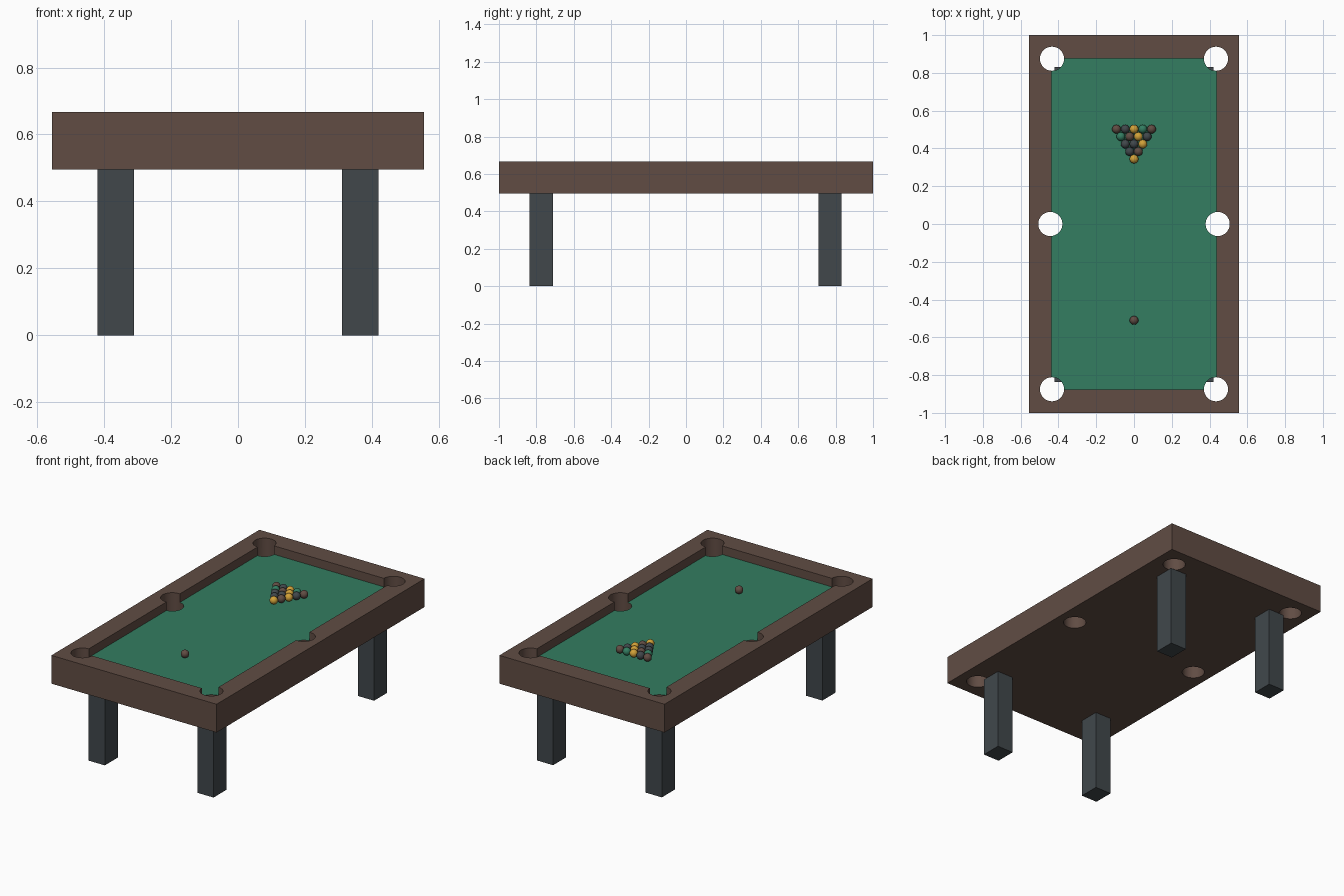
import bpy, bmesh, math
from mathutils import Matrix

if "Cube" in bpy.data.objects:
    bpy.data.objects.remove(bpy.data.objects["Cube"])


def material(name, srgb):
    """Flat material from a display colour, stored as linear values."""
    m = bpy.data.materials.new(name)
    lin = [c / 12.92 if c <= 0.04045 else ((c + 0.055) / 1.055) ** 2.4 for c in srgb]
    m.diffuse_color = (*lin, 1.0)
    m.use_nodes = True
    m.node_tree.nodes["Principled BSDF"].inputs["Base Color"].default_value = m.diffuse_color
    return m


WOOD = material("brown_wood", (0.38, 0.30, 0.265))
FELT = material("green_felt", (0.20, 0.49, 0.38))
DARK = material("dark_slate", (0.255, 0.28, 0.295))
YELLOW = material("yellow", (0.82, 0.63, 0.22))

TOP, UNDER, BED = 0.667, 0.495, 0.615
HALF_X, HALF_Y = 0.556, 1.0
BED_X, BED_Y = 0.436, 0.875


def make_object(name, bm, *mats):
    bmesh.ops.recalc_face_normals(bm, faces=bm.faces)
    mesh = bpy.data.meshes.new(name)
    bm.to_mesh(mesh)
    bm.free()
    for m in mats:
        mesh.materials.append(m)
    ob = bpy.data.objects.new(name, mesh)
    bpy.context.collection.objects.link(ob)
    return ob


def add_box(bm, x, y, z, sx, sy, sz):
    mat = Matrix.Translation((x, y, z)) @ Matrix.Diagonal((sx, sy, sz, 1))
    return bmesh.ops.create_cube(bm, size=1, matrix=mat)["verts"]


def smooth(ob):
    bpy.ops.object.select_all(action="DESELECT")
    ob.select_set(True)
    bpy.context.view_layer.objects.active = ob
    bpy.ops.object.shade_smooth_by_angle(angle=math.radians(35))


# Table body: a block whose top is inset and sunk to make rails and bed
bm = bmesh.new()
add_box(bm, 0, 0, (TOP + UNDER) / 2, 2 * HALF_X, 2 * HALF_Y, TOP - UNDER)
bm.normal_update()
top = next(f for f in bm.faces if f.normal.z > 0.9)
bmesh.ops.inset_individual(bm, faces=[top], thickness=0.1)
for v in top.verts:
    v.co.x = math.copysign(BED_X, v.co.x)
    v.co.y = math.copysign(BED_Y, v.co.y)
bed = bmesh.ops.extrude_discrete_faces(bm, faces=[top])["faces"][0]
for v in bed.verts:
    v.co.z = BED
bed.material_index = 1
table = make_object("table_body", bm, WOOD, FELT)

# Pocket cutters: six upright cylinders through the whole body
bm = bmesh.new()
for sx in (-1, 1):
    for x, y in ((0.434, -0.875), (0.443, 0), (0.434, 0.875)):
        bmesh.ops.create_cone(bm, cap_ends=True, segments=32, radius1=0.064,
                              radius2=0.064, depth=0.5,
                              matrix=Matrix.Translation((sx * x, y, 0.58)))
cutter = make_object("pocket_cutter", bm, WOOD)
cutter.hide_render = True
cut = table.modifiers.new("pockets", "BOOLEAN")
cut.operation = "DIFFERENCE"
cut.solver = "EXACT"
cut.object = cutter
bpy.context.view_layer.objects.active = table
bpy.ops.object.modifier_apply(modifier=cut.name)
bpy.data.objects.remove(cutter)
smooth(table)

# Four legs
for side, sx in (("left", -1), ("right", 1)):
    for end, y in (("front", -0.773), ("back", 0.77)):
        bm = bmesh.new()
        add_box(bm, sx * 0.366, y, UNDER / 2, 0.109, 0.125, UNDER)
        make_object(f"{end}_{side}_leg", bm, DARK)

# Balls
R = 0.0232


def ball(name, x, y, mat):
    bm = bmesh.new()
    bmesh.ops.create_uvsphere(bm, u_segments=24, v_segments=14, radius=R,
                              matrix=Matrix.Translation((x, y, BED + R)))
    smooth(make_object(name, bm, mat))


ball("cue_ball", 0, -0.51, WOOD)

# Triangular rack, one string per row from the apex to the back
COLOURS = {"y": YELLOW, "d": DARK, "b": WOOD, "g": FELT}
for row, colours in enumerate(("y", "db", "ddy", "gbyd", "bdygb")):
    for i, c in enumerate(colours):
        ball(f"rack_ball_{row}_{i}", (i - row / 2) * 0.0464, 0.344 + row * 0.0396, COLOURS[c])
